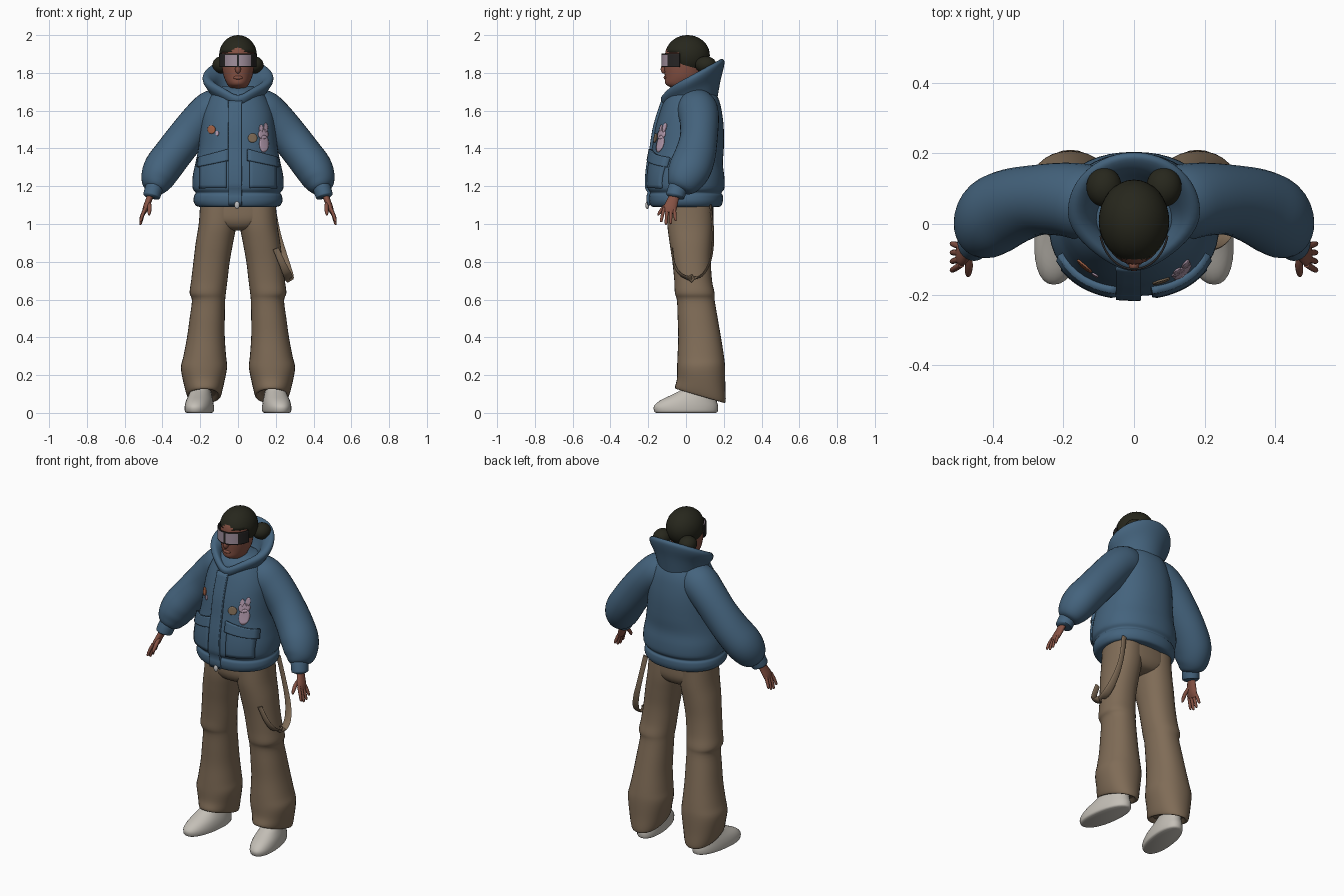
import bpy, bmesh, math
from mathutils import Vector, Matrix
from mathutils.bvhtree import BVHTree

cube = bpy.data.objects.get("Cube")
if cube:
    bpy.data.objects.remove(cube)


def material(name, r, g, b):
    m = bpy.data.materials.new(name)
    m.use_nodes = True
    m.diffuse_color = (r, g, b, 1)
    bsdf = next(n for n in m.node_tree.nodes if n.type == 'BSDF_PRINCIPLED')
    bsdf.inputs["Base Color"].default_value = (r, g, b, 1)
    bsdf.inputs["Roughness"].default_value = 0.8
    return m


BLUE = material("jacket blue", .058, .125, .205)
TAN = material("trouser tan", .215, .15, .095)
HAIR = material("dark hair", .02, .02, .012)
SKIN = material("brown skin", .24, .085, .058)
SHOE = material("shoe off white", .55, .52, .47)
LENS = material("lens mauve", .36, .28, .34)
FRAME = material("frame black", .02, .018, .018)
PINK = material("patch pink", .46, .33, .43)
RUST = material("patch rust", .36, .12, .06)
METAL = material("zip grey", .5, .5, .5)


def finish(bm, name, *mats):
    bmesh.ops.recalc_face_normals(bm, faces=bm.faces)
    me = bpy.data.meshes.new(name)
    bm.to_mesh(me)
    bm.free()
    for m in mats:
        me.materials.append(m)
    for p in me.polygons:
        p.use_smooth = True
    me.set_sharp_from_angle(angle=math.radians(50))
    ob = bpy.data.objects.new(name, me)
    bpy.context.collection.objects.link(ob)
    return ob


def smooth_rows(rows, sub):
    """Catmull-Rom interpolation of section rows."""
    out, last = [], len(rows) - 1
    for i in range(last):
        quad = zip(rows[max(i - 1, 0)], rows[i], rows[i + 1], rows[min(i + 2, last)])
        quad = list(quad)
        for k in range(sub):
            t = k / sub
            out.append([b + .5 * t * (c - a + t * (2*a - 5*b + 4*c - d + t * (3*b - a - 3*c + d)))
                        for a, b, c, d in quad])
    return out + [list(rows[-1])]


def loft(name, rows, mat, flat=True, n=32, p=2.0, sub=4, side=1, warp=None):
    """Skin elliptical sections (x, y, z, radius a, radius b, tilt)."""
    rows = smooth_rows([tuple(r) + (0,) * (6 - len(r)) for r in rows], sub)
    bm, rings = bmesh.new(), []
    for i, (x, y, z, ra, rb, tilt) in enumerate(rows):
        a, b = Vector((1, 0, 0)), Vector((0, 1, 0))
        if not flat:
            nxt, prv = rows[min(i + 1, len(rows) - 1)], rows[max(i - 1, 0)]
            t = (Vector(nxt[:3]) - Vector(prv[:3])).normalized()
            b = (b - t * b.dot(t)).normalized()
            a = b.cross(t)
        ring = []
        for k in range(n):
            ang = math.tau * k / n
            c, s = math.cos(ang), math.sin(ang)
            u = math.copysign(abs(c) ** (2 / p), c)
            v = math.copysign(abs(s) ** (2 / p), s)
            co = Vector((x, y, z + tilt * v)) + a * ra * u + b * rb * v
            if warp:
                co = warp(co, v)
            co.x *= side
            ring.append(bm.verts.new(co))
        rings.append(ring)
    for r, q in zip(rings, rings[1:]):
        for k in range(n):
            bm.faces.new((r[k], r[(k + 1) % n], q[(k + 1) % n], q[k]))
    bm.faces.new(rings[0])
    bm.faces.new(rings[-1])
    return finish(bm, name, mat)


def blob(name, centre, radii, mat, keep=None):
    bm = bmesh.new()
    mtx = Matrix.Translation(centre) @ Matrix.Diagonal((*radii, 1))
    bmesh.ops.create_uvsphere(bm, u_segments=32, v_segments=20, radius=1, matrix=mtx)
    if keep:
        gone = [f for f in bm.faces if not keep(f.calc_center_median())]
        bmesh.ops.delete(bm, geom=gone, context='FACES')
    return finish(bm, name, mat)


def thicken(ob, depth, offset=0):
    m = ob.modifiers.new("thickness", 'SOLIDIFY')
    m.thickness, m.offset = depth, offset


# Jacket body with a gathered hem band
torso = loft("jacket_body", [
    (0, 0, 1.09, .19, .165), (0, 0, 1.095, .22, .185), (0, 0, 1.12, .235, .195),
    (0, 0, 1.15, .232, .195), (0, 0, 1.165, .224, .188), (0, 0, 1.19, .24, .203),
    (0, 0, 1.25, .24, .203), (0, 0, 1.32, .226, .195), (0, .01, 1.4, .21, .19),
    (0, .018, 1.5, .2, .182), (0, .025, 1.58, .19, .167), (0, .03, 1.65, .165, .147),
    (0, .03, 1.7, .13, .12), (0, .03, 1.73, .08, .07)], BLUE, n=48, p=2.2)
tree = BVHTree.FromPolygons([v.co for v in torso.data.vertices],
                            [p.vertices for p in torso.data.polygons])


def plate(name, corners, mat, depth=.008, lift=0, seg=8, rounded=False):
    """Lay a quad or disc, given by x,z corners, on the jacket front."""
    bl, br, tr, tl = (Vector(c) for c in corners)
    bm = bmesh.new()
    bmesh.ops.create_grid(bm, x_segments=seg, y_segments=seg, size=1)
    for v in bm.verts:
        s, t = v.co.x, v.co.y
        if rounded:
            s, t = s * math.sqrt(1 - t * t / 2), t * math.sqrt(1 - s * s / 2)
        s, t = (s + 1) / 2, (t + 1) / 2
        q = bl.lerp(br, s).lerp(tl.lerp(tr, s), t)
        start = Vector((q.x, -1, q.y))
        hit = tree.ray_cast(start, Vector((0, 1, 0)))[0]
        if hit is None:
            hit = tree.find_nearest(Vector((q.x, -.1, q.y)))[0]
        v.co = hit + Vector((0, -lift, 0))
    ob = finish(bm, name, mat)
    thicken(ob, depth)
    return ob


def spot(name, x, z, rx, rz, mat):
    plate(name, [(x - rx, z - rz), (x + rx, z - rz), (x + rx, z + rz), (x - rx, z + rz)],
          mat, .006, .002, 6, True)


# Front closure, pockets and chest patches
plate("jacket_placket", [(-.05, 1.1), (.02, 1.1), (.02, 1.65), (-.05, 1.65)],
      BLUE, .022, .003, 24)
for s, word in ((1, "left"), (-1, "right")):
    plate(word + "_pocket", [(s*.06, 1.19), (s*.2, 1.19), (s*.2, 1.33), (s*.06, 1.35)],
          BLUE, .018, .002)
    plate(word + "_pocket_flap", [(s*.05, 1.335), (s*.21, 1.3), (s*.205, 1.35), (s*.05, 1.395)],
          BLUE, .026, .008)
for name, x, z, rx, rz in (("body", .137, 1.425, .024, .045), ("head", .133, 1.475, .026, .026),
                           ("ear_a", .122, 1.505, .01, .02), ("ear_b", .146, 1.51, .01, .024)):
    spot("pink_patch_" + name, x, z, rx, rz, PINK)
spot("tan_patch", .077, 1.455, .024, .024, TAN)
spot("rust_patch", -.14, 1.5, .02, .022, RUST)
spot("small_pink_patch", -.11, 1.48, .009, .013, PINK)
blob("zip_pull", (-.005, -.205, 1.1), (.014, .01, .02), METAL)


# Tall open collar, lower and narrower at the front
def collar_shape(co, v):
    f = max(0, -v)
    return Vector((co.x * (1 - .35 * f * f), co.y, co.z - .025 * f ** 6))


loft("jacket_collar", [
    (0, .03, 1.63, .13, .135, .03), (0, .035, 1.7, .152, .148, .06),
    (0, .035, 1.75, .183, .165, .08), (0, .035, 1.78, .185, .167, .085),
    (0, .035, 1.79, .16, .148, .082), (0, .03, 1.76, .125, .118, .075),
    (0, .025, 1.7, .1, .1, .05), (0, .02, 1.66, .08, .08, .03)],
    BLUE, n=48, warp=collar_shape)

# Head, nose, mouth
loft("head", [
    (0, .025, 1.62, .05, .05), (0, .02, 1.7, .048, .052), (0, -.012, 1.727, .05, .077),
    (0, -.02, 1.745, .06, .09), (0, -.012, 1.78, .075, .1), (0, -.01, 1.83, .085, .105),
    (0, -.005, 1.88, .088, .108), (0, 0, 1.93, .085, .103), (0, 0, 1.97, .05, .07)], SKIN)
blob("nose", (0, -.117, 1.82), (.015, .017, .024), SKIN)
blob("mouth", (0, -.109, 1.775), (.024, .009, .01), SKIN)

# Hair cap with two low buns
hair = blob("hair_cap", (0, .008, 1.893), (.1, .118, .107), HAIR,
            lambda c: c.z > 1.915 or c.y > -.04)
thicken(hair, .012, -1)
for s, word in ((1, "left"), (-1, "right")):
    blob(word + "_hair_bun", (s * .085, .105, 1.842), (.05, .056, .046), HAIR)

# Wraparound glasses: lenses in front, dark rim, bridge and arms
bm = bmesh.new()
bmesh.ops.create_grid(bm, x_segments=44, y_segments=12, size=1)
for v in bm.verts:
    ang = v.co.x * math.radians(78)
    v.co = (.097 * math.sin(ang), -.008 - .12 * math.cos(ang), 1.866 + .036 * v.co.y)
for f in bm.faces:
    c = f.calc_center_median()
    f.material_index = 0 if .004 < abs(c.x) < .066 and abs(c.z - 1.866) < .031 else 1
thicken(finish(bm, "glasses", LENS, FRAME), .006)

# Hips
loft("trouser_hips", [
    (0, .022, 1.14, .19, .12), (0, .022, 1.08, .2, .124), (0, .022, 1.02, .195, .122),
    (0, .022, .98, .12, .1), (0, .022, .965, .04, .06)], TAN, p=2.3)


def shoe_turn(co, v):
    return Vector((co.x - .13 * co.y, co.y, co.z))


for s, word in ((1, "left"), (-1, "right")):
    # Puffy sleeve and cuff
    loft(word + "_sleeve", [
        (.09, .055, 1.62, .1, .1), (.14, .062, 1.6, .106, .108), (.2, .07, 1.55, .1, .104),
        (.275, .068, 1.46, .1, .1), (.345, .05, 1.37, .1, .108), (.4, .022, 1.295, .1, .112),
        (.428, -.01, 1.235, .087, .098), (.44, -.035, 1.195, .062, .07),
        (.445, -.043, 1.18, .035, .04)], BLUE, flat=False, side=s)
    loft(word + "_cuff", [
        (.438, -.035, 1.205, .035, .04), (.441, -.04, 1.2, .046, .05), (.455, -.055, 1.155, .046, .05),
        (.458, -.058, 1.145, .042, .046), (.459, -.059, 1.14, .028, .03)], BLUE, flat=False, side=s)
    # Hand with fingers and thumb
    loft(word + "_palm", [
        (.458, -.055, 1.17, .019, .024), (.473, -.07, 1.125, .017, .03),
        (.488, -.084, 1.085, .016, .035), (.497, -.09, 1.06, .01, .03)], SKIN, flat=False, n=16, side=s)
    for i, word2 in enumerate(("index", "middle", "ring", "little")):
        y, drop = -.115 + .017 * i, (.055, .068, .064, .048)[i]
        loft(f"{word}_{word2}_finger", [
            (.49, y, 1.085, .009, .009), (.506, y - .01 + .005 * i, 1.075 - drop / 2, .009, .009),
            (.516, y - .016 + .008 * i, 1.07 - drop, .007, .007),
            (.517, y - .017 + .008 * i, 1.065 - drop, .002, .002)], SKIN, flat=False, n=10, side=s)
    loft(word + "_thumb", [
        (.473, -.075, 1.12, .01, .012), (.468, -.115, 1.09, .011, .011),
        (.47, -.14, 1.06, .009, .009), (.471, -.147, 1.045, .003, .003)], SKIN, flat=False, n=10, side=s)
    # Wide trouser leg with knee fold and slanted hem
    loft(word + "_trouser_leg", [
        (.1, .022, 1.12, .1, .12), (.108, .022, 1, .1, .121), (.125, .025, .9, .099, .112),
        (.14, .03, .8, .096, .102), (.152, .038, .7, .096, .1), (.16, .046, .635, .096, .105),
        (.156, .052, .595, .088, .1), (.163, .062, .5, .093, .106), (.17, .072, .4, .1, .113),
        (.176, .078, .3, .113, .123), (.18, .08, .24, .122, .127), (.181, .08, .16, .108, .128, -.02),
        (.18, .076, .1, .092, .134, -.036), (.18, .076, .09, .08, .122, -.036),
        (.18, .076, .11, .06, .1, -.03)], TAN, p=2.2, side=s)
    # Shoe, toe turned outward
    loft(word + "_shoe", [
        (.205, 0, 0, .062, .158), (.205, 0, .008, .072, .168), (.205, 0, .035, .073, .17),
        (.205, .012, .065, .068, .15), (.205, .045, .1, .057, .112),
        (.205, .07, .13, .05, .085), (.205, .075, .17, .045, .075)],
        SHOE, p=2.2, side=s, warp=shoe_turn)

# Loose strap looping from the left hip
loft("hanging_strap", [
    (.18, .13, 1.1, .016, .006), (.21, .143, .95, .016, .006), (.245, .132, .82, .02, .006),
    (.268, .09, .735, .024, .006), (.27, .03, .712, .024, .006), (.26, -.03, .735, .022, .006),
    (.235, -.062, .79, .018, .006), (.2, -.075, .87, .016, .006)], TAN, flat=False, n=12)
